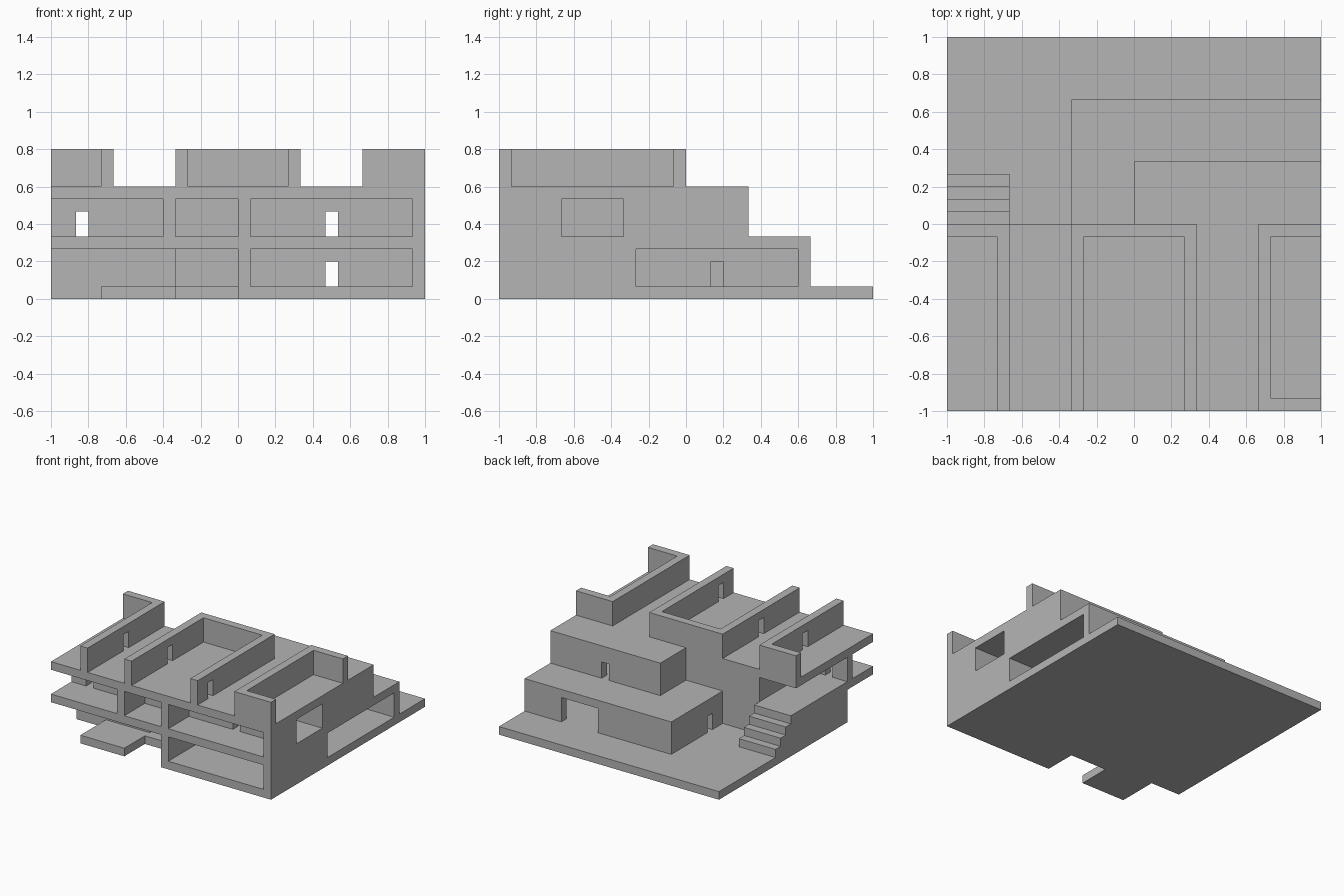
import bpy, bmesh
from mathutils import Vector

U = 1 / 15  # wall thickness, the module of the whole plan

if "Cube" in bpy.data.objects:
    bpy.data.objects.remove(bpy.data.objects["Cube"], do_unlink=True)

plaster = bpy.data.materials.new("grey_plaster")
plaster.use_nodes = True
colour = (0.46, 0.46, 0.46, 1)
plaster.diffuse_color = colour
plaster.node_tree.nodes["Principled BSDF"].inputs["Base Color"].default_value = colour


def prism(name, points, sweep):
    """Closed outline (in modules) swept along a vector."""
    bm = bmesh.new()
    face = bm.faces.new([bm.verts.new(Vector(p) * U) for p in points])
    new = bmesh.ops.extrude_face_region(bm, geom=[face])["geom"]
    bmesh.ops.translate(bm, vec=Vector(sweep) * U,
                        verts=[v for v in new if isinstance(v, bmesh.types.BMVert)])
    bmesh.ops.recalc_face_normals(bm, faces=bm.faces)
    mesh = bpy.data.meshes.new(name)
    bm.to_mesh(mesh)
    bm.free()
    mesh.materials.append(plaster)
    obj = bpy.data.objects.new(name, mesh)
    bpy.context.collection.objects.link(obj)
    return obj


def storey(name, plan, z0, z1, openings=()):
    """Extruded plan with rooms and doors carved out: (x0, x1, y0, y1, top)."""
    obj = prism(name, [(x, y, z0) for x, y in plan], (0, 0, z1 - z0))
    cutters = []
    for x0, x1, y0, y1, top in openings:
        base = z0 - 0.5
        rect = [(x0, y0, base), (x1, y0, base), (x1, y1, base), (x0, y1, base)]
        cutter = prism("opening_cutter", rect, (0, 0, top - base))
        cutter.hide_render = True
        mod = obj.modifiers.new("opening", "BOOLEAN")
        mod.operation, mod.solver, mod.object = "DIFFERENCE", "EXACT", cutter
        cutters.append(cutter)
    if cutters:
        bpy.context.view_layer.update()
        graph = bpy.context.evaluated_depsgraph_get()
        mesh = bpy.data.meshes.new_from_object(obj.evaluated_get(graph))
        obj.modifiers.clear()
        obj.data = mesh
        for cutter in cutters:
            bpy.data.objects.remove(cutter, do_unlink=True)
    return obj


# Ground slab with the entrance platform and notch at the front
storey("ground_slab",
       [(-15, -10), (-11, -10), (-11, -15), (-5, -15), (-5, -11), (0, -11),
        (0, -15), (15, -15), (15, 15), (-15, 15)], 0, 1)

# Lower storey
storey("lower_storey",
       [(-15, -15), (15, -15), (15, 10), (-5, 10), (-5, 0), (-15, 0)], 1, 5,
       [(-16, -2, -16, -10, 4),   # space under the balcony
        (-5, 0, -16, -5, 4),      # entrance hall
        (1, 14, -16, -5, 4),      # front room
        (-4, 16, -4, 9, 4),       # rear room, open to the side
        (5, 10, 8, 11, 4),        # rear opening
        (7, 8, -6, -3, 3),        # inner door
        (-6, -3, 2, 3, 3)])       # side door by the stairs

# Upper storey
storey("upper_storey",
       [(-15, -15), (15, -15), (15, 5), (0, 5), (0, 0), (-15, 0)], 5, 9,
       [(-16, -6, -16, -11, 8),   # corner balcony
        (-5, 0, -16, -11, 8),     # middle balcony
        (1, 14, -16, -11, 8),     # front room
        (-16, -10, -10, 1, 8),    # covered terrace above the stairs
        (1, 16, -10, -5, 8),      # cross room with side window
        (1, 14, -4, 4, 8),        # rear room
        (-13, -12, -12, -9, 7),   # terrace door
        (7, 8, -12, 6, 7)])       # row of doors to the back

# Open rooms on the roof
storey("left_roof_walls",
       [(-15, -1), (-11, -1), (-11, -15), (-10, -15), (-10, 0), (-15, 0)], 9, 12,
       [(-12, -9, -8, -7, 11)])
storey("middle_roof_walls",
       [(-5, -15), (-4, -15), (-4, -1), (4, -1), (4, -15), (5, -15), (5, 0), (-5, 0)],
       9, 12, [(-6, -3, -8, -7, 11), (3, 6, -13, -12, 11)])
storey("right_roof_walls",
       [(10, -15), (15, -15), (15, -14), (11, -14), (11, -1), (15, -1), (15, 0), (10, 0)],
       9, 12)

# Outside stairs, stepped profile swept across their width
profile = [(0, 1)]
for i in range(4):
    profile += [(4 - i, 1 + i), (4 - i, 2 + i)]
profile.append((0, 5))
prism("outside_stairs", [(-15, y, z) for y, z in profile], (5, 0, 0))
